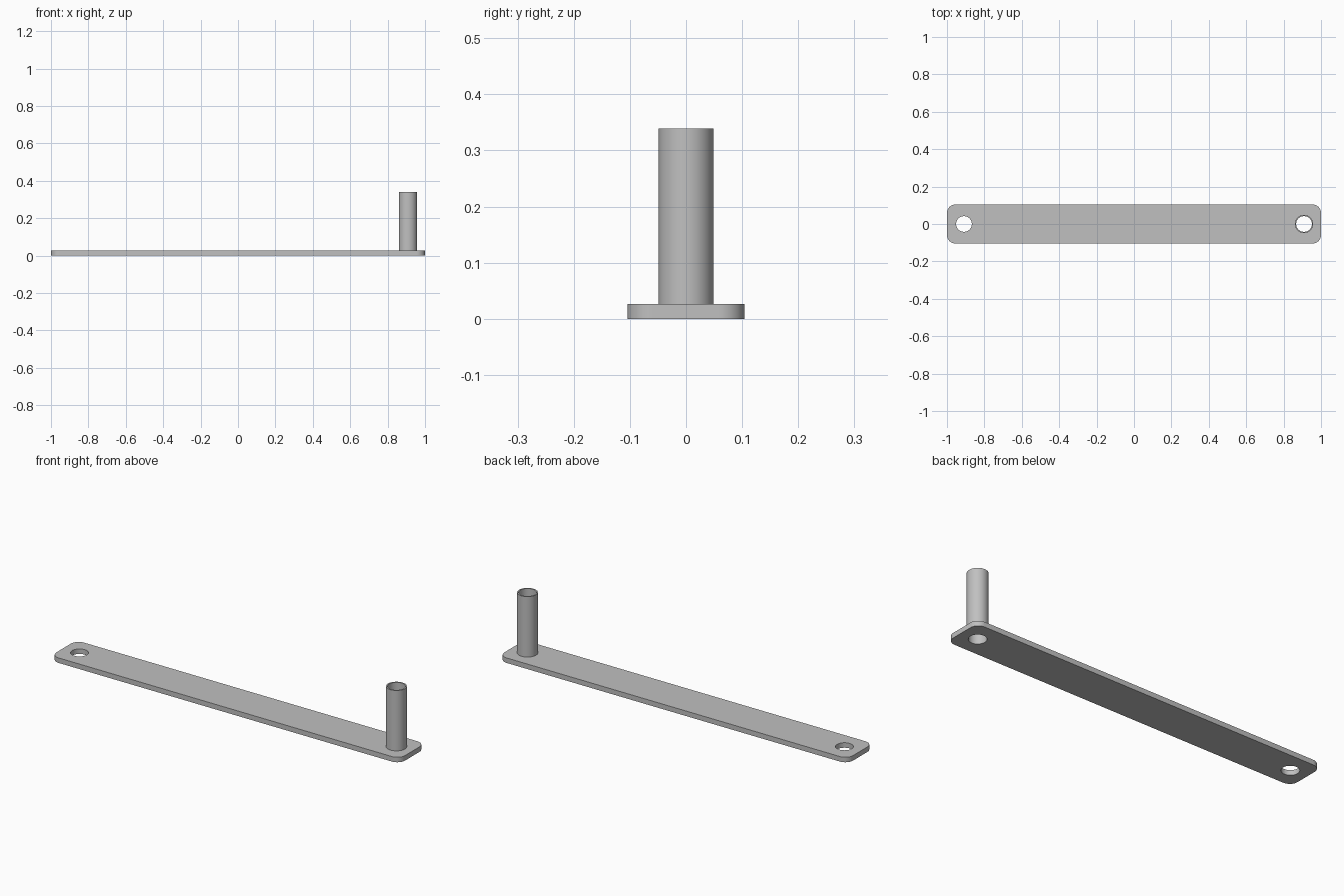
import bpy
import bmesh
from math import cos, sin, pi, radians

cube = bpy.data.objects.get("Cube")
if cube:
    bpy.data.objects.remove(cube, do_unlink=True)

HALF_LENGTH, HALF_WIDTH, THICKNESS = 1.0, 0.104, 0.026
CORNER = 0.045
HOLE_X, BORE, TUBE_RADIUS = 0.909, 0.042, 0.049
TOP = 0.339

steel = bpy.data.materials.new("plain grey")
steel.use_nodes = True
GREY = (0.53, 0.53, 0.53, 1)
steel.diffuse_color = GREY
steel.node_tree.nodes["Principled BSDF"].inputs["Base Color"].default_value = GREY


def arc(x, y, radius, start, sweep, steps):
    return [(x + radius * cos(start + sweep * i / steps),
             y + radius * sin(start + sweep * i / steps)) for i in range(steps + 1)]


def circle(x, radius):
    return arc(x, 0, radius, 0, 2 * pi, 48)[:-1]


def rounded_rectangle(half_x, half_y, radius):
    outline = []
    for i, (sx, sy) in enumerate([(1, 1), (-1, 1), (-1, -1), (1, -1)]):
        outline += arc(sx * (half_x - radius), sy * (half_y - radius),
                       radius, i * pi / 2, pi / 2, 12)
    return outline


def extruded(name, outlines, bottom, top):
    """Solid from a flat outline; inner outlines become through holes."""
    curve = bpy.data.curves.new(name + " profile", "CURVE")
    curve.dimensions = "2D"
    curve.fill_mode = "BOTH"
    curve.extrude = (top - bottom) / 2
    for outline in outlines:
        spline = curve.splines.new("POLY")
        spline.points.add(len(outline) - 1)
        for point, (x, y) in zip(spline.points, outline):
            point.co = (x, y, 0, 1)
        spline.use_cyclic_u = True
    helper = bpy.data.objects.new(name + " profile", curve)
    bpy.context.collection.objects.link(helper)
    graph = bpy.context.evaluated_depsgraph_get()
    mesh = bpy.data.meshes.new_from_object(helper.evaluated_get(graph))
    bpy.data.objects.remove(helper, do_unlink=True)

    # Weld caps to walls
    bm = bmesh.new()
    bm.from_mesh(mesh)
    bmesh.ops.remove_doubles(bm, verts=bm.verts, dist=0.0001)
    bmesh.ops.translate(bm, verts=bm.verts, vec=(0, 0, (top + bottom) / 2))
    bmesh.ops.recalc_face_normals(bm, faces=bm.faces)
    bm.to_mesh(mesh)
    bm.free()
    mesh.materials.clear()
    mesh.materials.append(steel)

    part = bpy.data.objects.new(name, mesh)
    bpy.context.collection.objects.link(part)
    bpy.ops.object.select_all(action="DESELECT")
    part.select_set(True)
    bpy.context.view_layer.objects.active = part
    bpy.ops.object.shade_smooth_by_angle(angle=radians(30))
    return part


# Flat bar with a hole near each end
extruded("bar",
         [rounded_rectangle(HALF_LENGTH, HALF_WIDTH, CORNER),
          circle(-HOLE_X, BORE), circle(HOLE_X, BORE)],
         0, THICKNESS)

# Hollow post standing over the hole at the left end
extruded("post", [circle(HOLE_X, TUBE_RADIUS), circle(HOLE_X, BORE)], THICKNESS, TOP)
